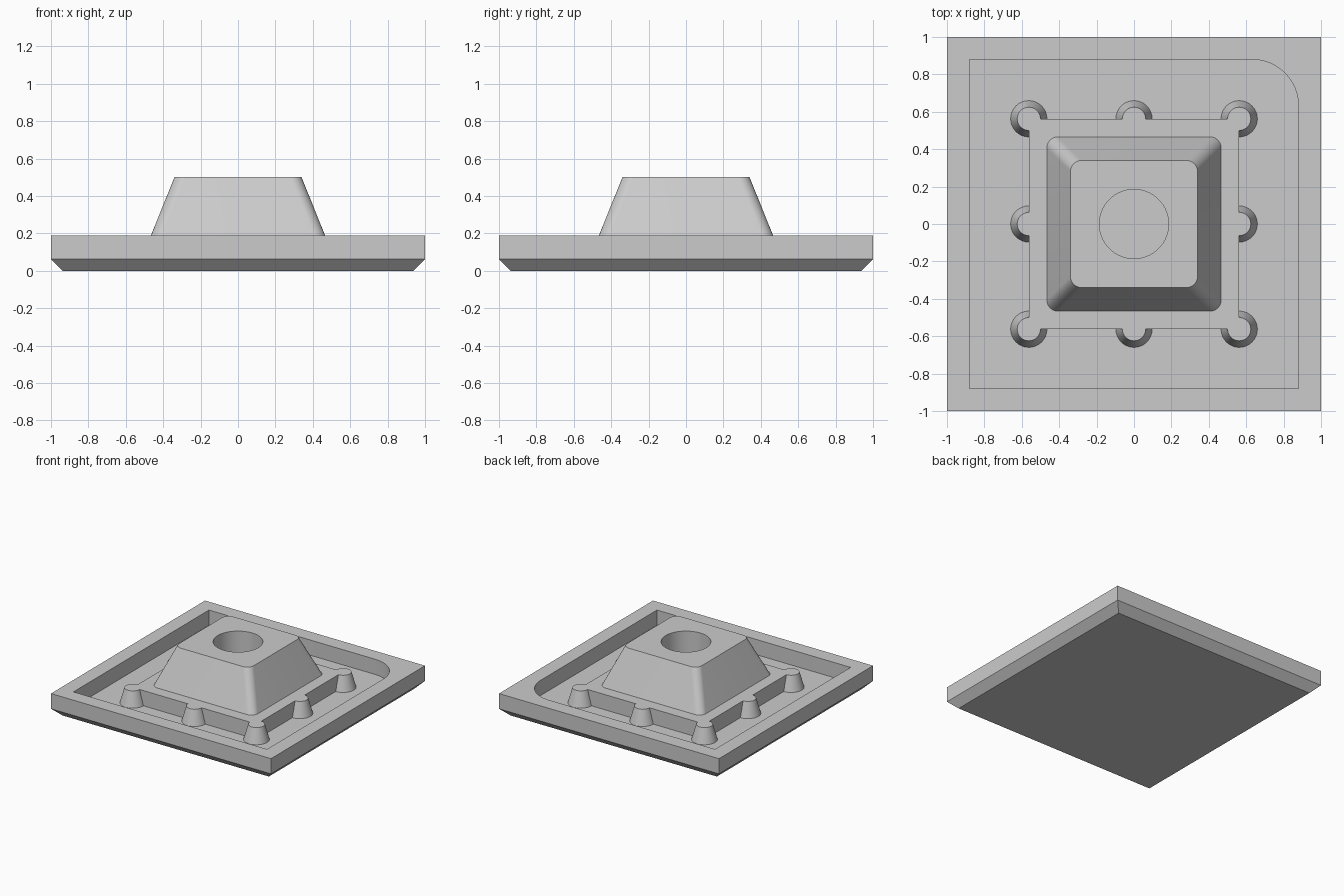
import bpy
import bmesh
import math

if "Cube" in bpy.data.objects:
    bpy.data.objects.remove(bpy.data.objects["Cube"])

MM = 1 / 16          # one grid step of the design
FLOOR, RIM, TOP = MM, 3 * MM, 8 * MM

grey = bpy.data.materials.new("light grey")
grey.diffuse_color = (0.6, 0.6, 0.6, 1)
grey.use_nodes = True
grey.node_tree.nodes["Principled BSDF"].inputs["Base Color"].default_value = grey.diffuse_color


def rounded_square(half, radii, z, steps=12):
    """Outline running counter-clockwise from the +x +y corner."""
    ring = []
    for i, (sx, sy) in enumerate(((1, 1), (-1, 1), (-1, -1), (1, -1))):
        r = radii[i]
        for k in range(steps + 1 if r else 1):
            a = math.radians(90 * (i + k / steps))
            dx, dy = (math.cos(a), math.sin(a)) if r else (0, 0)
            ring.append((sx * (half - r) + r * dx, sy * (half - r) + r * dy, z))
    return ring


def circle(cx, cy, r, z, n=48):
    return [(cx + r * math.cos(2 * math.pi * k / n),
             cy + r * math.sin(2 * math.pi * k / n), z) for k in range(n)]


def loft(name, *stacks):
    """Closed solids, each skinned through a stack of matching rings."""
    bm = bmesh.new()
    for stack in stacks:
        rings = [[bm.verts.new(p) for p in ring] for ring in stack]
        n = len(rings[0])
        bm.faces.new(rings[0][::-1])
        bm.faces.new(rings[-1])
        for low, high in zip(rings, rings[1:]):
            for k in range(n):
                j = (k + 1) % n
                bm.faces.new((low[k], low[j], high[j], high[k]))
    mesh = bpy.data.meshes.new(name)
    bm.to_mesh(mesh)
    bm.free()
    mesh.materials.append(grey)
    obj = bpy.data.objects.new(name, mesh)
    bpy.context.collection.objects.link(obj)
    return obj


def select(obj):
    bpy.ops.object.select_all(action='DESELECT')
    obj.select_set(True)
    bpy.context.view_layer.objects.active = obj


def combine(obj, tool, operation):
    mod = obj.modifiers.new(operation.lower(), 'BOOLEAN')
    mod.operation = operation
    mod.solver = 'EXACT'
    mod.object = tool
    select(obj)
    bpy.ops.object.modifier_apply(modifier=mod.name)
    bpy.data.objects.remove(tool)


SHARP = (0, 0, 0, 0)

# Square tray with a chamfered underside and a pocket with one rounded corner
tray = loft("tray", [rounded_square(1 - MM, SHARP, 0),
                     rounded_square(1, SHARP, MM),
                     rounded_square(1, SHARP, RIM)])
pocket = loft("pocket_cutter", [rounded_square(0.88, (0.25, 0, 0, 0), z)
                                for z in (FLOOR, RIM + 0.1)])
combine(tray, pocket, 'DIFFERENCE')

# Raised platform with tapered studs at its corners and mid-sides
H = 9 * MM
platform = loft("platform", [rounded_square(H, SHARP, z) for z in (FLOOR, RIM)])
studs = loft("studs", *[[circle(x, y, 0.097, FLOOR), circle(x, y, 0.062, RIM)]
                        for x in (-H, 0, H) for y in (-H, 0, H) if x or y])
combine(platform, studs, 'UNION')

# Tapered block with rounded corners and a round socket
pedestal = loft("pedestal", [rounded_square(0.466, (0.06,) * 4, RIM),
                             rounded_square(0.34, (0.06,) * 4, TOP)])
socket = loft("socket_cutter", [circle(0, 0, 0.185, RIM + 0.005, 64),
                                circle(0, 0, 0.185, TOP + 0.1, 64)])
combine(pedestal, socket, 'DIFFERENCE')

for part in (tray, platform, pedestal):
    select(part)
    bpy.ops.object.shade_smooth_by_angle(angle=math.radians(30))
